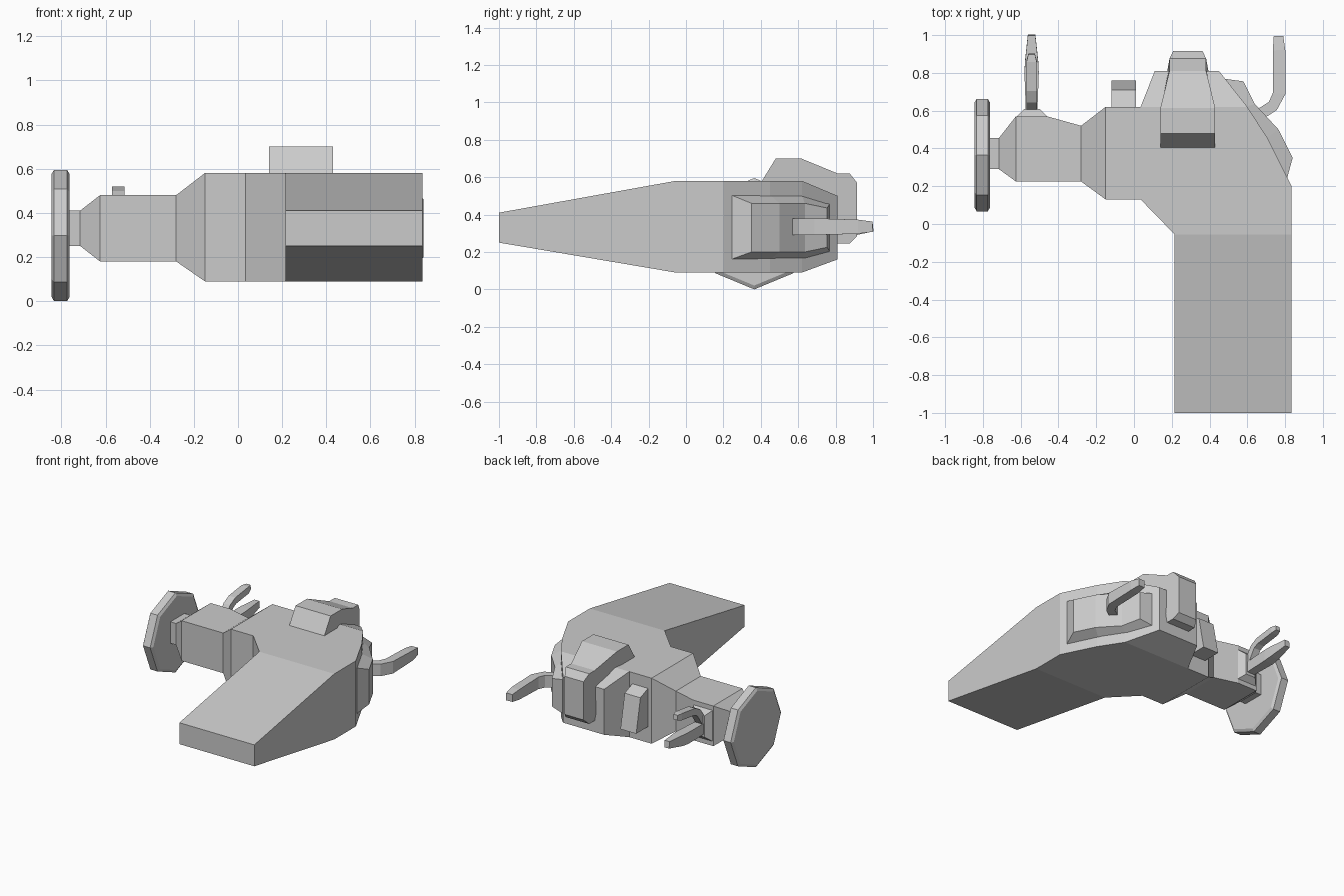
import bpy, bmesh
from math import sin, cos, pi
from mathutils import Vector

if "Cube" in bpy.data.objects:
    bpy.data.objects.remove(bpy.data.objects["Cube"])


def make(name, verts, faces):
    me = bpy.data.meshes.new(name)
    me.from_pydata([tuple(v) for v in verts], [], faces)
    bm = bmesh.new()
    bm.from_mesh(me)
    bmesh.ops.recalc_face_normals(bm, faces=bm.faces)
    bm.to_mesh(me)
    bm.free()
    ob = bpy.data.objects.new(name, me)
    bpy.context.collection.objects.link(ob)
    return ob


def slab(name, pts, polys):
    """Plan polygons with a low and high z per point; walls only on the outer edges."""
    n = len(pts)
    verts = [(x, y, lo) for x, y, lo, hi in pts] + [(x, y, hi) for x, y, lo, hi in pts]
    faces, edges = [], {}
    for p in polys:
        faces += [list(p), [i + n for i in p]]
        for a, b in zip(p, p[1:] + p[:1]):
            edges.setdefault(frozenset((a, b)), []).append((a, b))
    for e in edges.values():
        if len(e) == 1:
            a, b = e[0]
            faces.append([a, b, b + n, a + n])
    return make(name, verts, faces)


def loft(name, rings):
    """Skin a list of equal-sized closed rings and cap both ends."""
    k = len(rings[0])
    verts = [v for r in rings for v in r]
    faces = [[r * k + i, r * k + (i + 1) % k, (r + 1) * k + (i + 1) % k, (r + 1) * k + i]
             for r in range(len(rings) - 1) for i in range(k)]
    faces += [list(range(k)), list(range(len(verts) - k, len(verts)))]
    return make(name, verts, faces)


def bar(name, path, axis):
    """Rectangular bar along (x, y, z, width along axis, thickness) points."""
    axis = Vector(axis)
    c = [Vector(p[:3]) for p in path]
    rings = []
    for i, p in enumerate(path):
        t = c[min(i + 1, len(c) - 1)] - c[max(i - 1, 0)]
        s = t.cross(axis).normalized() * p[4] / 2
        a = axis * p[3] / 2
        rings.append([c[i] + a + s, c[i] + a - s, c[i] - a - s, c[i] - a + s])
    return loft(name, rings)


# Hull with wing, tail, shoulder, arm and neck
full, mid, small = (.09, .58), (.18, .48), (.25, .41)
plan = [(.215, -1, *small), (.835, -1, *small), (.835, -.055, *full), (.215, -.055, *full),
        (.835, .2, *full), (.71, .45, *full), (.60, .62, *full), (.035, .62, *full),
        (-.15, .62, *full), (-.15, .13, *full), (.035, .13, *full),
        (.45, .81, .16, .50), (.11, .81, .16, .50),
        (-.28, .52, *mid), (-.28, .225, *mid),
        (-.46, .57, *mid), (-.625, .57, *mid), (-.625, .225, *mid),
        (-.715, .455, *small), (-.715, .29, *small),
        (-.765, .455, *small), (-.765, .29, *small)]
slab("hull", plan, [[0, 1, 2, 3], [3, 2, 4, 5, 6, 7, 10], [10, 7, 8, 9], [7, 6, 11, 12],
                    [9, 8, 13, 14], [14, 13, 15, 16, 17], [17, 16, 18, 19], [19, 18, 20, 21]])

# Bevelled octagonal disc at the end of the arm
loft("end_disc", [[(x, .365 + r * cos(i * pi / 4), .2975 + r * sin(i * pi / 4)) for i in range(8)]
                  for x, r in ((-.845, .277), (-.833, .2975), (-.774, .2975), (-.762, .277))])

# Raised housing wrapping over the top and down the back
profile = [(.40, .57, .145), (.48, .70, .145), (.615, .70, .145), (.81, .62, .097),
           (.875, .62, .097), (.915, .57, .078), (.915, .285, .078), (.875, .245, .097),
           (.79, .245, .097), (.615, .50, .145)]
housing = loft("top_housing", [[(.285 + s * w, y, z) for y, z, w in profile] for s in (-1, 1)])

# Small wedge box on the back
loft("back_wedge", [[(x, y, z) for y, z in ((.61, .50), (.71, .46), (.76, .21), (.61, .21))]
                    for x in (-.12, .01)])

# Raised panel on the angled right wall
stations = [((.81, .24), (.84, .35), .16, .505, .20, .46),
            ((.70, .45), (.765, .50), .16, .505, .20, .46),
            ((.59, .62), (.64, .635), .16, .505, .20, .46),
            ((.47, .77), (.58, .755), .20, .46, .225, .435)]
loft("side_panel", [[(*b, bl), (*o, ol), (*o, oh), (*b, bh)]
                    for b, o, bl, bh, ol, oh in stations])

# Bent handle on the panel
bar("side_handle", [(.65, .57, .335, .09, .06), (.735, .625, .335, .09, .06),
                    (.768, .69, .335, .09, .066), (.768, .92, .335, .075, .066),
                    (.765, .995, .335, .055, .05)], (0, 0, 1))

# Prong mount and the two prongs on the arm
loft("prong_mount", [[(-.54 + sx * w, y, .33 + sz * h) for sx, sz in ((-1, -1), (1, -1), (1, 1), (-1, 1))]
                     for y, w, h in ((.565, .085, .12), (.61, .04, .08))])
bar("lower_prong", [(-.542, .58, .31, .06, .08), (-.542, .80, .315, .076, .085),
                    (-.542, .86, .32, .07, .08), (-.542, 1.0, .335, .04, .05)], (1, 0, 0))
bar("upper_prong", [(-.542, .60, .36, .055, .05), (-.542, .66, .45, .055, .05),
                    (-.542, .71, .475, .055, .05), (-.542, .86, .495, .055, .05),
                    (-.542, .90, .50, .035, .035)], (1, 0, 0))
